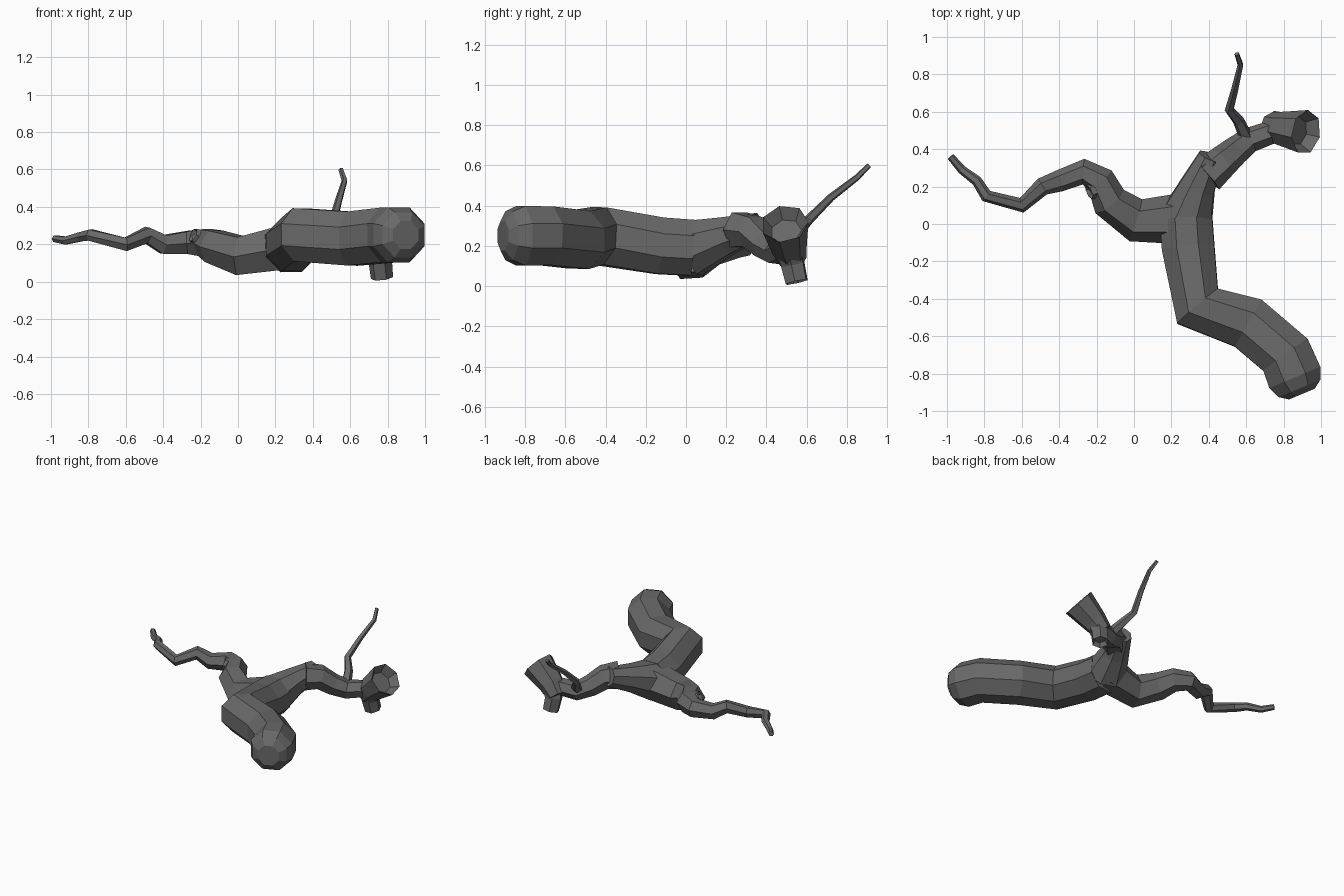
import bpy, bmesh, math
from mathutils import Vector

cube = bpy.data.objects.get("Cube")
if cube:
    bpy.data.objects.remove(cube, do_unlink=True)

bark = bpy.data.materials.new("dark grey bark")
bark.use_nodes = True
bark.diffuse_color = (.14, .14, .14, 1)
bark.node_tree.nodes["Principled BSDF"].inputs["Base Color"].default_value = bark.diffuse_color


def limb(name, path, start_radius, end_radius, sides=6, domed=False, hollow=False):
    """Sweep a faceted tube along a path, shrinking or flaring at a constant rate."""
    points = [Vector(p) for p in path]
    rate = (end_radius / start_radius) ** (1 / (len(points) - 1))
    radii = [start_radius * rate ** i for i in range(len(points))]

    # Rounded start built from two shrinking rings
    if domed:
        outward = (points[0] - points[1]).normalized()
        base = points[0]
        for angle in (math.radians(35), math.radians(60)):
            points.insert(0, base + outward * start_radius * math.sin(angle) * .7)
            radii.insert(0, start_radius * math.cos(angle))

    mesh_builder = bmesh.new()
    rings = []
    normal = Vector((0, 0, 1))
    for i, (point, radius) in enumerate(zip(points, radii)):
        steps = [(b - a).normalized() for a, b in zip(points, points[1:])]
        tangent = sum(steps[max(i - 1, 0):i + 1], Vector()).normalized()
        normal = (normal - tangent * normal.dot(tangent)).normalized()
        sideways = tangent.cross(normal)
        ring = []
        for k in range(sides):
            angle = math.tau * (k + .5) / sides
            spoke = normal * math.cos(angle) + sideways * math.sin(angle)
            ring.append(mesh_builder.verts.new(point + spoke * radius))
        rings.append(ring)

    for near, far in zip(rings, rings[1:]):
        for k in range(sides):
            n = (k + 1) % sides
            mesh_builder.faces.new((near[k], near[n], far[n], far[k]))
    mesh_builder.faces.new(reversed(rings[0]))
    mouth = mesh_builder.faces.new(rings[-1])
    mesh_builder.normal_update()

    # Sunken mouth at the far end
    if hollow:
        bmesh.ops.inset_region(mesh_builder, faces=[mouth], thickness=end_radius * .35)
        bmesh.ops.translate(mesh_builder, verts=mouth.verts, vec=steps[-1] * -end_radius * .5)

    bmesh.ops.recalc_face_normals(mesh_builder, faces=mesh_builder.faces)
    mesh = bpy.data.meshes.new(name)
    mesh_builder.to_mesh(mesh)
    mesh_builder.free()
    mesh.materials.append(bark)
    bpy.context.collection.objects.link(bpy.data.objects.new(name, mesh))


# Thick trunk with a rounded end, and its tapered crown
fork = (.28, .03, .19)
limb("trunk", [(.86, -.82, .25), (.81, -.7, .25), (.61, -.53, .23),
               (.34, -.44, .25), (.29, -.13, .2), fork],
     start_radius=.16, end_radius=.15, sides=8, domed=True)
limb("trunk_crown", [fork, (.34, .2, .25), (.41, .36, .3)],
     start_radius=.15, end_radius=.07, sides=8)

# Long crooked branch thinning to a twig, with a broken knot
limb("long_branch", [fork, (.01, .02, .14), (-.13, .12, .19), (-.18, .23, .21),
                     (-.27, .28, .21), (-.4, .23, .2), (-.49, .2, .25),
                     (-.6, .1, .2), (-.79, .15, .25), (-.84, .23, .24),
                     (-.92, .29, .22), (-.98, .36, .23)],
     start_radius=.14, end_radius=.02)
limb("branch_knot", [(-.17, .2, .22), (-.24, .17, .25)],
     start_radius=.06, end_radius=.04, hollow=True)

# Short branch dropping from the crown to the stump
limb("short_branch", [(.39, .26, .28), (.47, .33, .27), (.54, .39, .21),
                      (.62, .45, .17), (.79, .51, .2)],
     start_radius=.1, end_radius=.06)

# Flared stump with a hollow mouth at each end
stump_middle = (.79, .51, .2)
limb("stump_upper", [(.73, .53, .13), stump_middle, (.92, .49, .31)],
     start_radius=.07, end_radius=.12, sides=7, hollow=True)
limb("stump_lower", [stump_middle, (.76, .53, .11), (.77, .55, .02)],
     start_radius=.07, end_radius=.06, hollow=True)

# Thin upright twig
limb("twig", [(.61, .44, .18), (.56, .55, .26), (.51, .61, .33),
              (.54, .72, .44), (.57, .85, .54), (.55, .91, .6)],
     start_radius=.04, end_radius=.013, sides=5)
